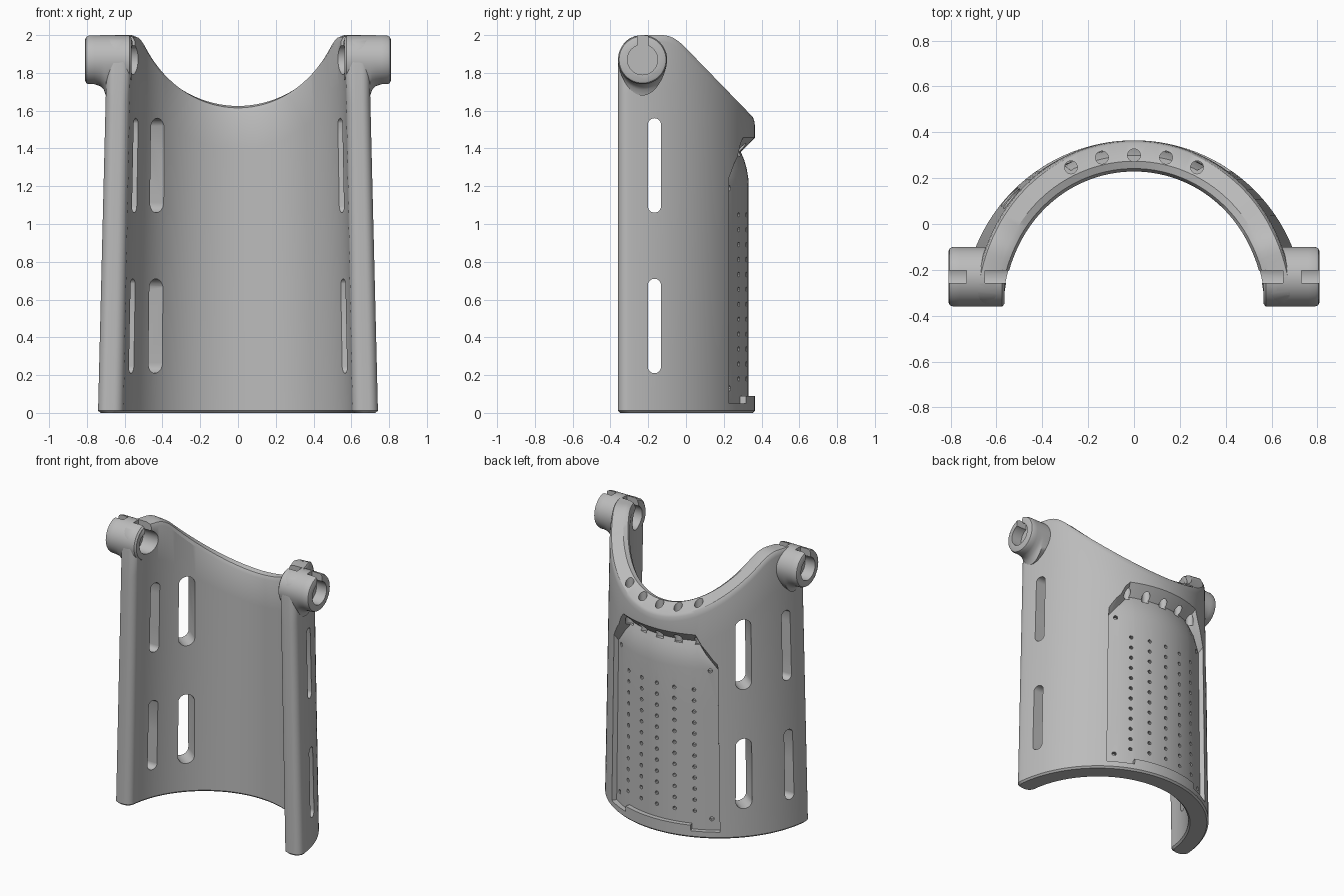
import bpy, bmesh, math
from mathutils import Vector

if "Cube" in bpy.data.objects:
    bpy.data.objects.remove(bpy.data.objects["Cube"])

grey = bpy.data.materials.new("plain grey")
grey.use_nodes = True
grey.diffuse_color = (0.5, 0.5, 0.5, 1)
grey.node_tree.nodes["Principled BSDF"].inputs["Base Color"].default_value = (0.5, 0.5, 0.5, 1)

AXIS_Y, MID, HALF, ROUND = -0.38, 0.677, 0.068, 0.05
LENGTH = MID * math.acos(0.02 / MID)
BOSS_Y, BOSS_Z, BOSS_R = -0.23, 1.87, 0.13


def make(name, bm):
    bmesh.ops.recalc_face_normals(bm, faces=bm.faces)
    mesh = bpy.data.meshes.new(name)
    bm.to_mesh(mesh)
    bm.free()
    mesh.materials.append(grey)
    obj = bpy.data.objects.new(name, mesh)
    bpy.context.collection.objects.link(obj)
    return obj


def loft(name, rings):
    """Skin closed rings of equal length; the two ends stay open."""
    bm = bmesh.new()
    rows = [[bm.verts.new(p) for p in ring] for ring in rings]
    n = len(rows[0])
    for lo, hi in zip(rows, rows[1:]):
        for i in range(n):
            j = (i + 1) % n
            bm.faces.new((lo[i], lo[j], hi[j], hi[i]))
    return bm, rows


def wall_point(angle, radius, z):
    """Point on the tapered half-round wall; angle 0 is the back."""
    return Vector((radius * math.sin(angle) * (1 - 0.033 * z),
                   AXIS_Y + radius * math.cos(angle), z))


def rim_height(y):
    """Side outline: round front, flat crest, then a straight slope."""
    if y < BOSS_Y:
        return BOSS_Z + math.sqrt(max(0, BOSS_R ** 2 - (y - BOSS_Y) ** 2))
    slope, k = 1.56 + 1.03 * (0.36 - y), 0.06
    blend = max(k - abs(slope - 2), 0) / k
    return min(2, slope) - blend * blend * k / 4


# Curved wall: a rounded C section lofted up to the sloping rim
ends = [ROUND * (1 - math.cos(k * math.pi / 16)) for k in range(9)]
half = [LENGTH - d for d in ends]
count = 72
inner_span = [-half[-1] + 2 * half[-1] * k / count for k in range(1, count)]
stations = [-s for s in half] + inner_span + half[::-1]


def wall_ring(level, drop, t_out, t_in):
    outer, inner = [], []
    for s in stations:
        d = LENGTH - abs(s)
        h = HALF
        if d < ROUND:
            h += math.sqrt(ROUND ** 2 - (ROUND - d) ** 2) - ROUND
        angle = s * (1 - t_out / LENGTH) / MID
        mid_y = AXIS_Y + MID * math.cos(angle)
        for side, radius in ((outer, MID + max(h - t_out, 0.004)),
                             (inner, MID - max(h - t_in, 0.004))):
            y = AXIS_Y + radius * math.cos(angle)
            top = rim_height(max(y, mid_y)) - drop
            z = top * level if level > 0.05 else level
            side.append(wall_point(angle, radius, z))
    return outer + inner[::-1]


rings = [wall_ring(0, 0, 0.012, 0.012), wall_ring(0.012, 0, 0, 0)]
rings += [wall_ring(k / 8, 0.035, 0, 0) for k in range(1, 9)]
rings += [wall_ring(1, 0.01, 0.004, 0.013), wall_ring(1, 0, 0.012, 0.045)]
bm, rows = loft("wall", rings)
for row in (rows[0], rows[-1]):
    for i in range(len(stations) - 1):
        bm.faces.new((row[i], row[i + 1], row[-2 - i], row[-1 - i]))
wall = make("curved_wall", bm)


# Pivot bosses: lathed along x, with a fillet underneath
def boss(name, side):
    profile = [(0.565, 0.118, 0), (0.575, BOSS_R, 0), (0.70, BOSS_R, 0.06),
               (0.71, BOSS_R, 0.03), (0.73, BOSS_R, 0.01), (0.76, BOSS_R, 0),
               (0.79, BOSS_R, 0), (0.804, 0.124, 0), (0.81, 0.11, 0)]
    rings = []
    for x, r, extra in profile:
        ring = []
        for k in range(48):
            a = 2 * math.pi * k / 48
            rr = r + extra * max(0, -math.sin(a))
            ring.append((side * x, BOSS_Y + r * math.cos(a), BOSS_Z + rr * math.sin(a)))
        rings.append(ring)
    bm, rows = loft(name, rings)
    bm.faces.new(rows[0])
    bm.faces.new(rows[-1])
    return make(name, bm)


bosses = {1: boss("left_pivot_boss", 1), -1: boss("right_pivot_boss", -1)}


# Cutters
def prism(outline, start, end):
    """Straight cutter from an outline of vectors moved to start and end."""
    bm, rows = loft("cutter", [[p + start for p in outline], [p + end for p in outline]])
    bm.faces.new(rows[0])
    bm.faces.new(rows[-1])
    return make("cutter", bm)


def cut(targets, cutter):
    cutter.hide_render = True
    for target in targets:
        mod = target.modifiers.new("cut", "BOOLEAN")
        mod.operation, mod.solver, mod.object = "DIFFERENCE", "EXACT", cutter
        bpy.context.view_layer.objects.active = target
        bpy.ops.object.modifier_apply(modifier=mod.name)
    bpy.data.objects.remove(cutter)


def circle(r, n, u, v):
    return [r * (math.cos(2 * math.pi * k / n) * u + math.sin(2 * math.pi * k / n) * v)
            for k in range(n)]


X, Y, Z = Vector((1, 0, 0)), Vector((0, 1, 0)), Vector((0, 0, 1))


def strap_slot(centre, direction, width, z0, z1):
    across = direction.cross(Z)
    outline = []
    for p in circle(width / 2, 24, across, Z):
        lift = z1 - width / 2 if p.z > 1e-6 else z0 + width / 2
        outline.append(p + Z * lift)
    cut([wall], prism(outline, centre - direction * 0.2, centre + direction * 0.25))


# Strap slots, two per side, and a second pair on the right only
for z0 in (0.21, 1.06):
    for side in (1, -1):
        strap_slot(Vector((side * 0.65, -0.167, 0)), X * side, 0.07, z0, z0 + 0.5)
    strap_slot(Vector((-0.5, 0.085, 0)), Vector((-0.79, 0.61, 0)), 0.11, z0, z0 + 0.5)

# Blind pivot sockets with a keyway on both ends of each boss
key = [Vector((0, y, z)) for y, z in ((-0.257, 1.87), (-0.202, 1.87), (-0.202, 2.1), (-0.257, 2.1))]
socket = [p + Y * BOSS_Y + Z * BOSS_Z for p in circle(0.08, 32, Y, Z)]
for side, body in bosses.items():
    for a, b in ((0.45, 0.65), (0.73, 0.9)):
        for outline in (socket, key):
            cut([wall, body], prism(outline, X * side * a, X * side * b))

# Recessed back panel with clipped top corners and an overhang above
OUTER = MID + HALF


def panel_depth(z):
    return 0.033 + 0.04 * max(0, (z - 1.2) / 0.18) ** 2


columns = []
spread = [-0.43, -0.36, -0.3, -0.261, -0.26] + [0.04 * k for k in range(-6, 7)]
for x in spread + [-v for v in spread[4::-1]]:
    angle = math.asin(x / OUTER)
    top = 1.38 - 0.18 * max(0, (abs(x) - 0.3) / 0.13)
    low = 0.05 if abs(x) > 0.2605 else 0.09
    heights = [low + (min(1.2, top) - low) * k / 4 for k in range(5)]
    heights += [1.2 + (top - 1.2) * k / 4 + 0.0005 * k for k in range(1, 5)]
    column = [wall_point(angle, OUTER - panel_depth(z), z) for z in heights]
    column += [wall_point(angle, OUTER + 0.1, top + 0.18), wall_point(angle, OUTER + 0.1, low)]
    columns.append(column)
bm, rows = loft("panel", columns)
bm.faces.new(rows[0])
bm.faces.new(rows[-1])
cut([wall], make("panel_cutter", bm))

# Vertical holes through the rim into the recess
for x, y in ((0, 0.3), (0.14, 0.29), (-0.14, 0.29), (0.275, 0.247), (-0.275, 0.247)):
    cut([wall], prism(circle(0.028, 20, X, Y), Vector((x, y, 1.36)), Vector((x, y, 2))))

# Grid of small round dimples and four corner dimples on the panel
spots = [(x, 0.18 + 0.079 * k, 0.013) for x in (-0.28, -0.14, 0, 0.14, 0.28) for k in range(12)]
spots += [(x, z, 0.015) for x in (-0.385, 0.385) for z in (0.13, 1.19)]
bm = bmesh.new()
for x, z, r in spots:
    angle = math.asin(x / OUTER)
    out = Vector((math.sin(angle), math.cos(angle), 0))
    base = wall_point(angle, OUTER - 0.065, z)
    ends = [[bm.verts.new(p + base + out * t) for p in circle(r, 10, out.cross(Z), Z)]
            for t in (0, 0.06)]
    for i in range(10):
        j = (i + 1) % 10
        bm.faces.new((ends[0][i], ends[0][j], ends[1][j], ends[1][i]))
    bm.faces.new(ends[0])
    bm.faces.new(ends[1])
cut([wall], make("dimple_cutter", bm))

# Smooth shading with crisp edges
for obj in [wall, *bosses.values()]:
    bpy.ops.object.select_all(action="DESELECT")
    obj.select_set(True)
    bpy.context.view_layer.objects.active = obj
    bpy.ops.object.shade_smooth_by_angle(angle=math.radians(32))
